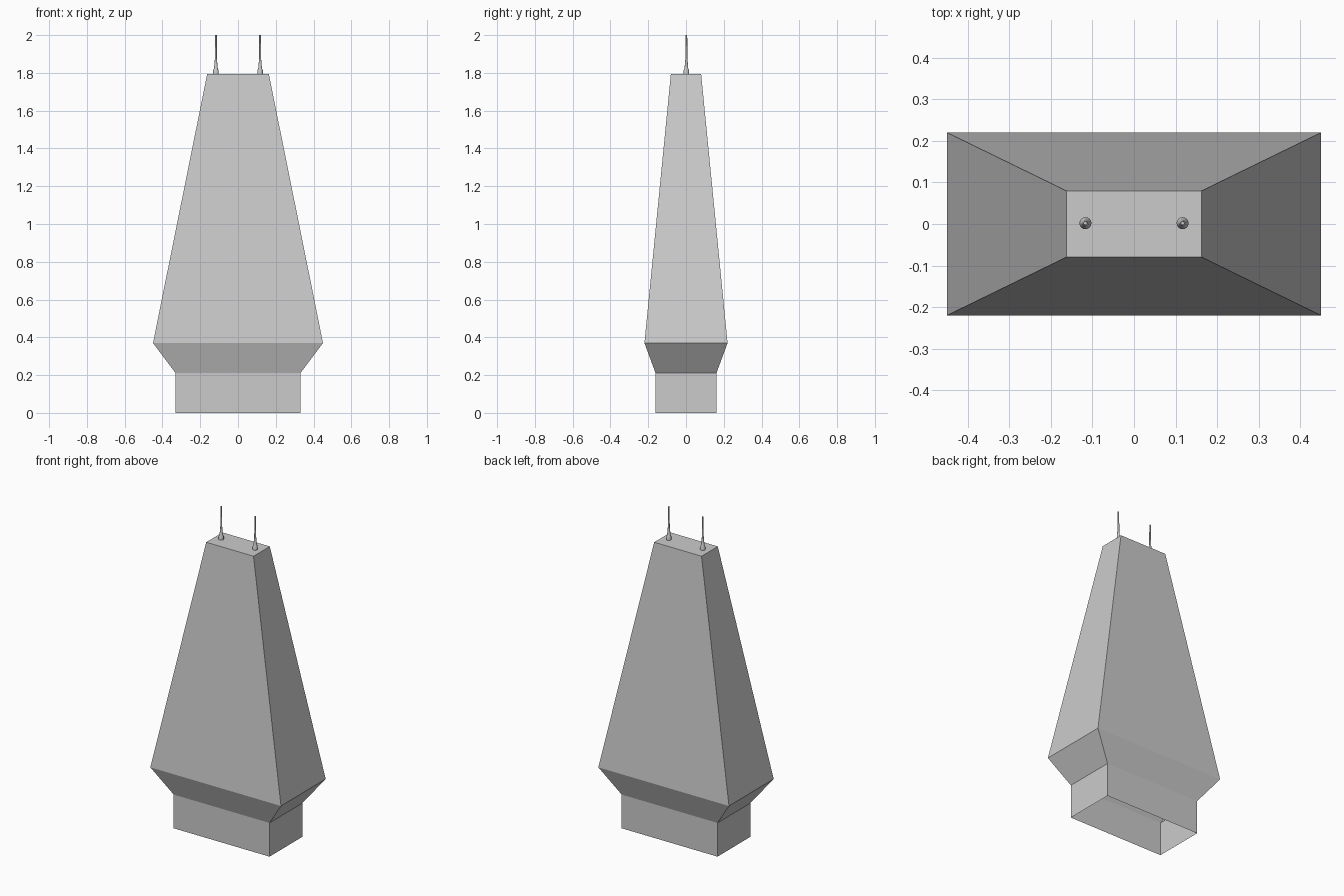
import bpy, bmesh, math

if "Cube" in bpy.data.objects:
    bpy.data.objects.remove(bpy.data.objects["Cube"])


def loft(name, rings, location=(0, 0, 0), cap_top=True):
    """Join stacked rings of points into one shell, open underneath."""
    bm = bmesh.new()
    loops = [[bm.verts.new(p) for p in ring] for ring in rings]
    n = len(loops[0])
    for a, b in zip(loops, loops[1:]):
        for i in range(n):
            j = (i + 1) % n
            bm.faces.new((a[i], a[j], b[j], b[i]))
    if cap_top:
        bm.faces.new(loops[-1])
    mesh = bpy.data.meshes.new(name)
    bm.to_mesh(mesh)
    bm.free()
    obj = bpy.data.objects.new(name, mesh)
    obj.location = location
    bpy.context.collection.objects.link(obj)
    return obj


def rectangle(hx, hy, z):
    return [(-hx, -hy, z), (hx, -hy, z), (hx, hy, z), (-hx, hy, z)]


def circle(r, z, sides=16):
    return [(r * math.cos(2 * math.pi * i / sides),
             r * math.sin(2 * math.pi * i / sides), z) for i in range(sides)]


# Tower shell: straight foot, flare, long taper, flat roof, open bottom
TOP = 1.795
loft("tower_body", [rectangle(0.33, 0.161, 0), rectangle(0.33, 0.161, 0.21),
                    rectangle(0.45, 0.22, 0.37), rectangle(0.163, 0.08, TOP)])

# Two roof antennas: round foot, tapered collar, thin mast
profile = [(0.0145, 0), (0.0145, 0.018), (0.010, 0.028), (0.0085, 0.045),
           (0.0055, 0.08), (0.0045, 0.205)]
for side, x in (("left", -0.117), ("right", 0.117)):
    antenna = loft("antenna_" + side, [circle(r, z) for r, z in profile],
                   (x, 0.002, TOP))
    bpy.ops.object.select_all(action='DESELECT')
    antenna.select_set(True)
    bpy.context.view_layer.objects.active = antenna
    bpy.ops.object.shade_smooth_by_angle(angle=math.radians(35))
